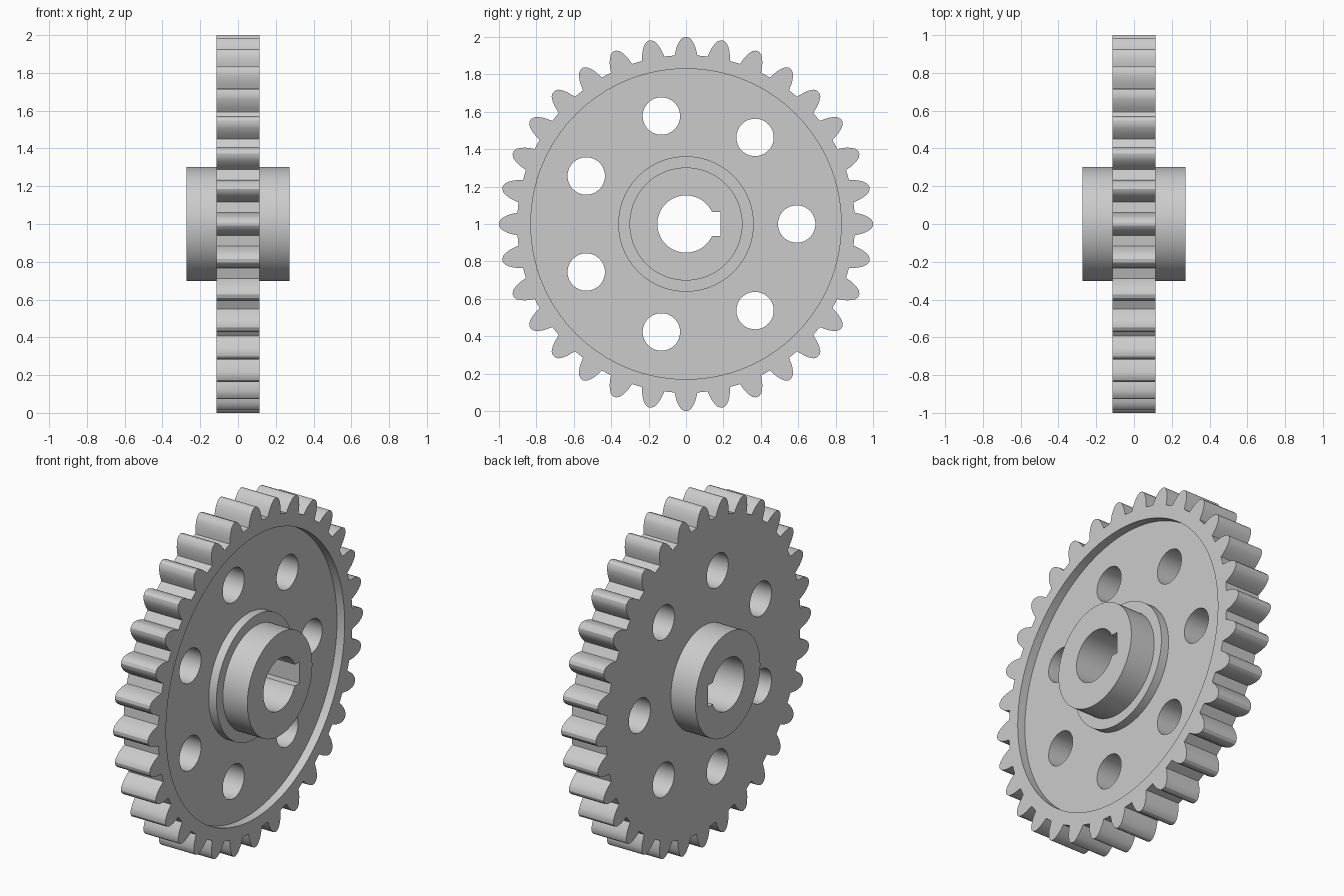
import bpy
import bmesh
from math import sin, cos, pi, tau, radians
from mathutils import Vector

TEETH = 32
HALF_FACE = 0.113     # half the width of the toothed rim
HALF_HUB = 0.272      # half the length of the hub
RECESS_DEPTH = 0.05
BORE = 0.153
AXIS_Z = 1.0

cube = bpy.data.objects.get("Cube")
if cube:
    bpy.data.objects.remove(cube, do_unlink=True)

steel = bpy.data.materials.new("plain grey steel")
steel.use_nodes = True
colour = (0.6, 0.6, 0.6, 1.0)
steel.diffuse_color = colour
steel.node_tree.nodes["Principled BSDF"].inputs["Base Color"].default_value = colour


def prism(name, outline, x0, x1):
    """Extrude a closed (y, z) outline along x."""
    bm = bmesh.new()
    face = bm.faces.new([bm.verts.new((x0, y, z + AXIS_Z)) for y, z in outline])
    out = bmesh.ops.extrude_face_region(bm, geom=[face])
    moved = [g for g in out["geom"] if isinstance(g, bmesh.types.BMVert)]
    bmesh.ops.translate(bm, verts=moved, vec=Vector((x1 - x0, 0, 0)))
    bmesh.ops.recalc_face_normals(bm, faces=bm.faces)
    mesh = bpy.data.meshes.new(name)
    bm.to_mesh(mesh)
    bm.free()
    mesh.materials.append(steel)
    obj = bpy.data.objects.new(name, mesh)
    bpy.context.collection.objects.link(obj)
    return obj


def circle(radius, sides=96, y=0.0, z=0.0):
    return [(y + radius * cos(tau * i / sides), z + radius * sin(tau * i / sides))
            for i in range(sides)]


def combine(target, tool, operation):
    """Apply a boolean and discard the tool."""
    mod = target.modifiers.new(operation.lower(), "BOOLEAN")
    mod.operation = operation
    mod.solver = "EXACT"
    mod.object = tool
    bpy.context.view_layer.objects.active = target
    bpy.ops.object.modifier_apply(modifier=mod.name)
    bpy.data.objects.remove(tool, do_unlink=True)


# Toothed wheel: one flank (radius, half width), mirrored and repeated
flank = [(0.903, 0.061), (0.925, 0.056), (0.95, 0.049),
         (0.973, 0.038), (0.99, 0.026), (1.0, 0.009)]
tooth = [(r, -w / r) for r, w in flank] + [(r, w / r) for r, w in reversed(flank)]
outline = []
for i in range(TEETH):
    centre = tau * i / TEETH
    outline += [(r * cos(centre + a), r * sin(centre + a)) for r, a in tooth]
gear = prism("gear_wheel", outline, -HALF_FACE, HALF_FACE)

# Recessed web on one side, with a raised boss and a through hub
recess = prism("recess_cutter", circle(0.83, 128), HALF_FACE - RECESS_DEPTH, HALF_FACE + 0.1)
combine(gear, recess, "DIFFERENCE")
combine(gear, prism("boss", circle(0.362), 0.0, HALF_FACE), "UNION")
combine(gear, prism("hub", circle(0.302), -HALF_HUB, HALF_HUB), "UNION")

# Seven lightening holes
for i in range(7):
    a = tau * i / 7
    hole = prism("hole_cutter", circle(0.1, 48, 0.592 * cos(a), 0.592 * sin(a)), -0.5, 0.5)
    combine(gear, hole, "DIFFERENCE")

# Bore and keyway
combine(gear, prism("bore_cutter", circle(BORE, 64), -0.5, 0.5), "DIFFERENCE")
key = [(0.0, -0.063), (0.184, -0.063), (0.184, 0.063), (0.0, 0.063)]
combine(gear, prism("keyway_cutter", key, -0.5, 0.5), "DIFFERENCE")

# Smooth round walls, crisp machined edges
bpy.ops.object.select_all(action="DESELECT")
gear.select_set(True)
bpy.context.view_layer.objects.active = gear
bpy.ops.object.shade_smooth_by_angle(angle=radians(25))
